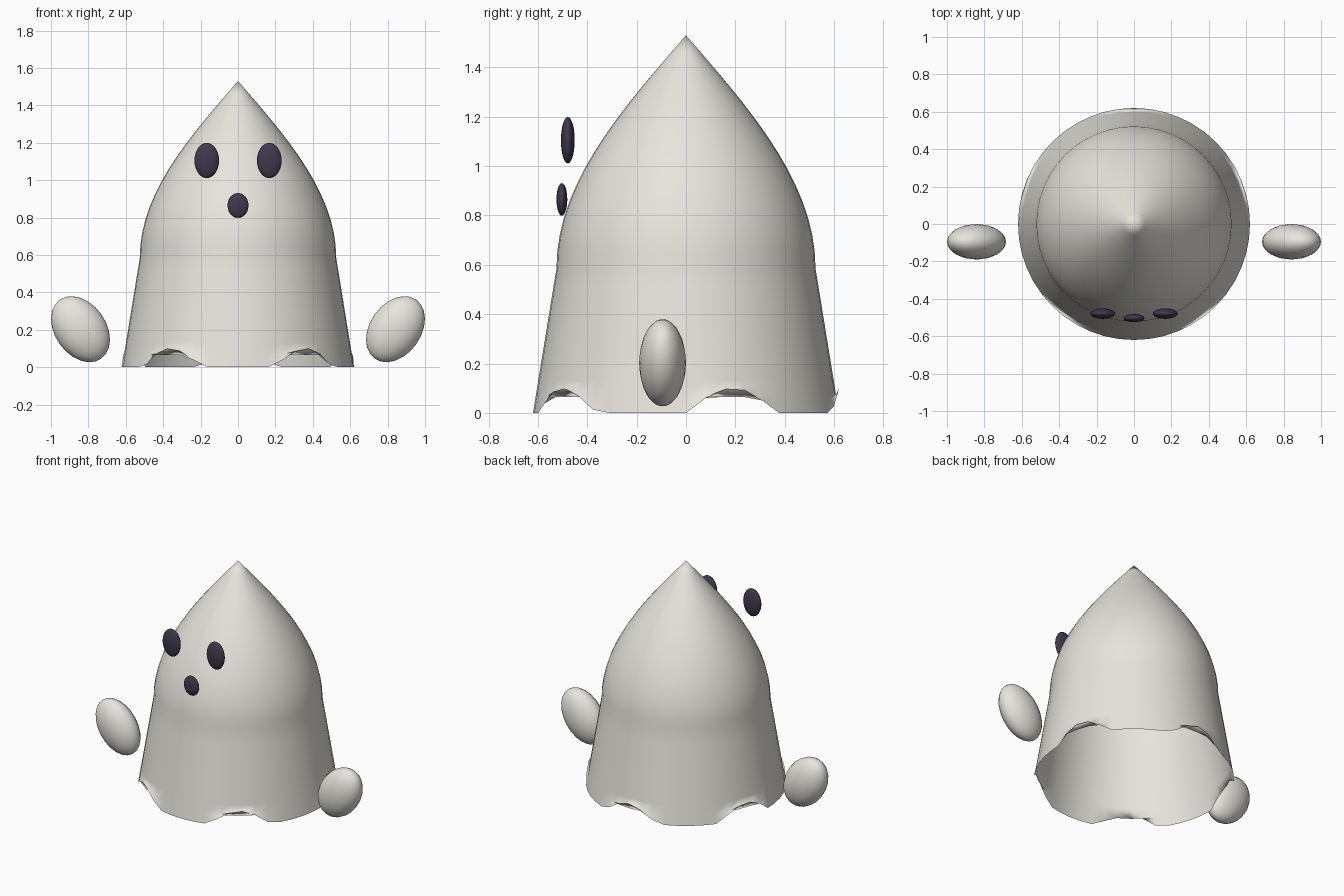
import bpy, bmesh, math

if "Cube" in bpy.data.objects:
    bpy.data.objects.remove(bpy.data.objects["Cube"])

SEG = 48


def material(name, color):
    m = bpy.data.materials.new(name)
    m.diffuse_color = (*color, 1)
    m.use_nodes = True
    m.node_tree.nodes["Principled BSDF"].inputs["Base Color"].default_value = m.diffuse_color
    return m


cloth = material("pale_cloth", (0.80, 0.78, 0.72))
dark = material("dark_face", (0.05, 0.04, 0.07))


def ellipsoid(name, center, radii, tilt, mat, seg=24, rings=14):
    bpy.ops.mesh.primitive_uv_sphere_add(segments=seg, ring_count=rings, radius=1, location=center)
    ob = bpy.context.object
    ob.name = name
    ob.scale = radii
    ob.rotation_euler = (0, math.radians(tilt), 0)
    ob.data.materials.append(mat)
    bpy.ops.object.shade_smooth()
    return ob


# Body: flared skirt below, cosine-shaped pointed hood above
WAIST, TOP, R_WAIST, R_HEM = 0.585, 1.53, 0.525, 0.62
profile = [(R_HEM + (R_WAIST - R_HEM) * i / 9, WAIST * i / 9) for i in range(9)]
profile += [(R_WAIST * math.cos(math.pi / 2 * i / 14), WAIST + (TOP - WAIST) * i / 14)
            for i in range(14)]

bm = bmesh.new()
rings = []
for k, (r, z) in enumerate(profile):
    ring = []
    for s in range(SEG):
        a = 2 * math.pi * s / SEG
        # five scallops lift the open hem
        lift = 0.1 * max(0, math.sin(5 * a)) if k == 0 else 0
        ring.append(bm.verts.new((r * math.cos(a), r * math.sin(a), z + lift)))
    rings.append(ring)
for lo, hi in zip(rings, rings[1:]):
    for s in range(SEG):
        t = (s + 1) % SEG
        bm.faces.new((lo[s], lo[t], hi[t], hi[s]))
tip = bm.verts.new((0, 0, TOP))
for s in range(SEG):
    bm.faces.new((rings[-1][s], rings[-1][(s + 1) % SEG], tip))
for f in bm.faces:
    f.smooth = True
mesh = bpy.data.meshes.new("sheet_body")
bm.to_mesh(mesh)
bm.free()
mesh.materials.append(cloth)
body = bpy.data.objects.new("sheet_body", mesh)
bpy.context.collection.objects.link(body)

# Eyes and hands, mirrored left and right
for side, label in ((-1, "left"), (1, "right")):
    ellipsoid(label + "_eye", (side * 0.167, -0.479, 1.105), (0.066, 0.028, 0.094), 0, dark)
    ellipsoid(label + "_hand", (side * 0.842, -0.095, 0.203), (0.137, 0.095, 0.193),
              side * 35, cloth, 20, 12)

# Mouth
ellipsoid("mouth", (0, -0.503, 0.865), (0.056, 0.022, 0.066), 0, dark)
